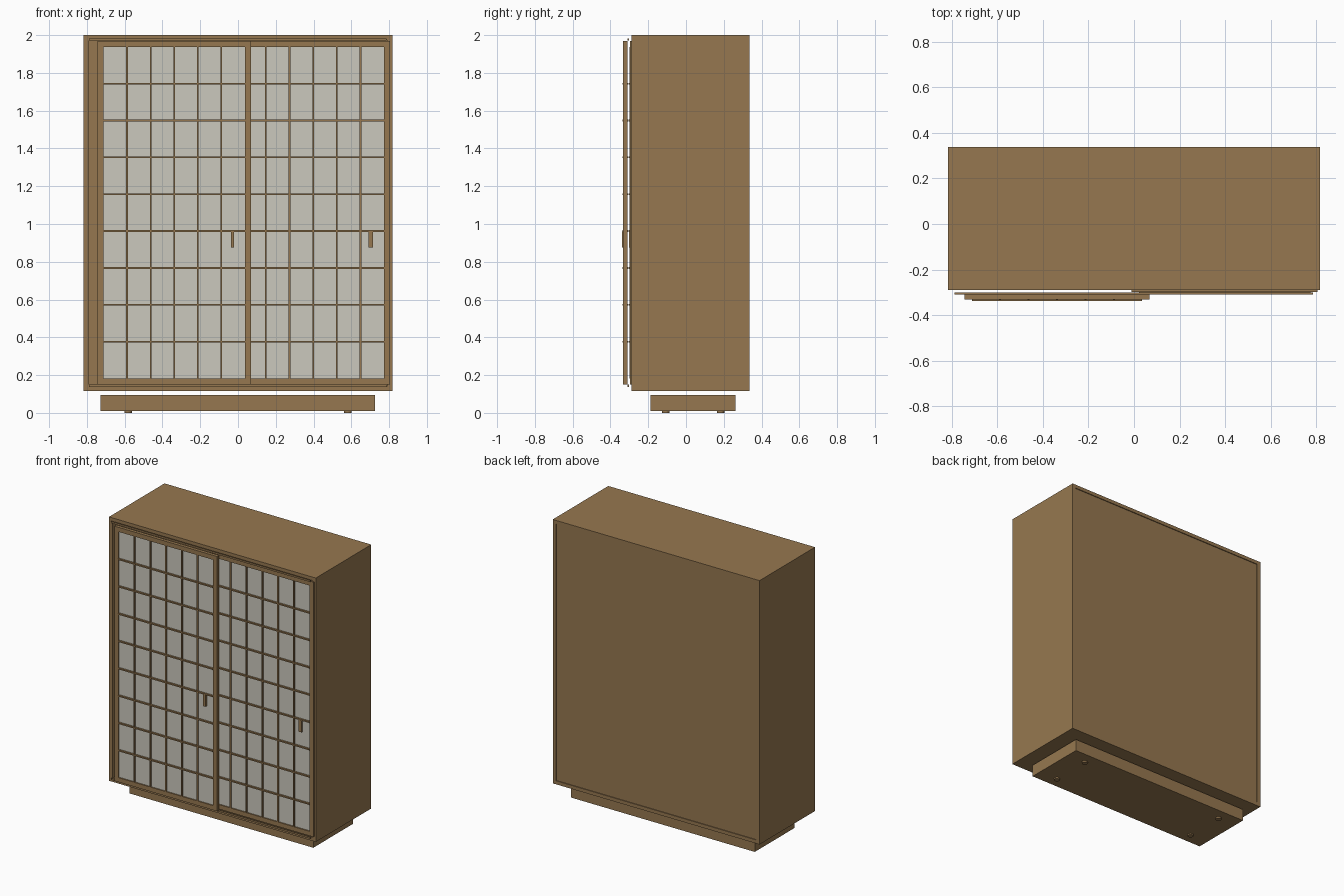
import bpy, bmesh
from mathutils import Matrix, Vector

if "Cube" in bpy.data.objects:
    bpy.data.objects.remove(bpy.data.objects["Cube"])


def material(name, rgb):
    m = bpy.data.materials.new(name)
    m.diffuse_color = (*rgb, 1)
    m.use_nodes = True
    m.node_tree.nodes["Principled BSDF"].inputs["Base Color"].default_value = m.diffuse_color
    return m


WOOD = material("walnut wood", (0.305, 0.187, 0.08))
PAPER = material("pale paper", (0.60, 0.58, 0.51))


def boxes(name, mat, spans):
    """One object made from boxes given as (x0, x1, y0, y1, z0, z1)."""
    bm = bmesh.new()
    for x0, x1, y0, y1, z0, z1 in spans:
        mid = Vector((x0 + x1, y0 + y1, z0 + z1)) / 2
        size = Vector((x1 - x0, y1 - y0, z1 - z0))
        bmesh.ops.create_cube(bm, size=1, matrix=Matrix.Translation(mid) @ Matrix.Diagonal((*size, 1)))
    me = bpy.data.meshes.new(name)
    bm.to_mesh(me)
    bm.free()
    me.materials.append(mat)
    ob = bpy.data.objects.new(name, me)
    bpy.context.collection.objects.link(ob)
    return ob


# Carcass
W, T = 0.817, 0.027
YF, YB, Z0, Z1 = -0.289, 0.337, 0.115, 2.0
boxes("left_side", WOOD, [(-W, -W + T, YF, YB, Z0, Z1)])
boxes("right_side", WOOD, [(W - T, W, YF, YB, Z0, Z1)])
boxes("top_panel", WOOD, [(-W + T, W - T, YF, YB, Z1 - 0.025, Z1)])
boxes("bottom_panel", WOOD, [(-W + T, W - T, YF, YB, Z0, Z0 + 0.025)])
boxes("back_panel", WOOD, [(-W + T, W - T, 0.315, YB - 0.006, Z0 + 0.025, Z1 - 0.025)])

# Thin sliding rails at top and bottom
for name, z in (("bottom_rail", 0.137), ("top_rail", 1.971)):
    boxes(name, WOOD, [(-0.788, 0.786, -0.309, -0.301, z, z + 0.012)])


# Sliding lattice doors
def door(name, x0, x1, yc, handle_x, handle_w):
    z0, z1, f, h = 0.15, 1.97, 0.032, 0.0115
    px0, px1, pz0, pz1 = x0 + f, x1 - f, z0 + f, z1 - f
    boxes(name + "_frame", WOOD, [
        (x0, px0, yc - h, yc + h, z0, z1), (px1, x1, yc - h, yc + h, z0, z1),
        (px0, px1, yc - h, yc + h, z0, pz0), (px0, px1, yc - h, yc + h, pz1, z1)])
    boxes(name + "_paper", PAPER, [(px0, px1, yc - 0.003, yc + 0.003, pz0, pz1)])
    cols, rows, b = 6, 9, 0.0045
    bars = []
    for i in range(1, cols):
        x = px0 + (px1 - px0) * i / cols
        bars.append((x - b, x + b, yc - 0.0125, yc + 0.0125, pz0, pz1))
    for i in range(1, rows):
        z = pz0 + (pz1 - pz0) * i / rows
        bars.append((px0, px1, yc - 0.016, yc + 0.016, z - b, z + b))
    boxes(name + "_lattice", WOOD, bars)
    boxes(name + "_handle", WOOD, [(handle_x - handle_w / 2, handle_x + handle_w / 2,
                                    yc - 0.017, yc, 0.875, 0.96)])


door("left_door", -0.744, 0.068, -0.321, -0.029, 0.018)
door("right_door", -0.01, 0.806, -0.286, 0.703, 0.022)

# Recessed plinth with small feet
boxes("plinth", WOOD, [(-0.728, 0.726, -0.187, 0.263, 0.01, 0.095)])
bm = bmesh.new()
for x in (-0.582, 0.582):
    for y in (-0.107, 0.183):
        bmesh.ops.create_cone(bm, cap_ends=True, segments=16, radius1=0.02, radius2=0.02,
                              depth=0.012, matrix=Matrix.Translation((x, y, 0.006)))
me = bpy.data.meshes.new("feet")
bm.to_mesh(me)
bm.free()
me.materials.append(WOOD)
bpy.context.collection.objects.link(bpy.data.objects.new("feet", me))
